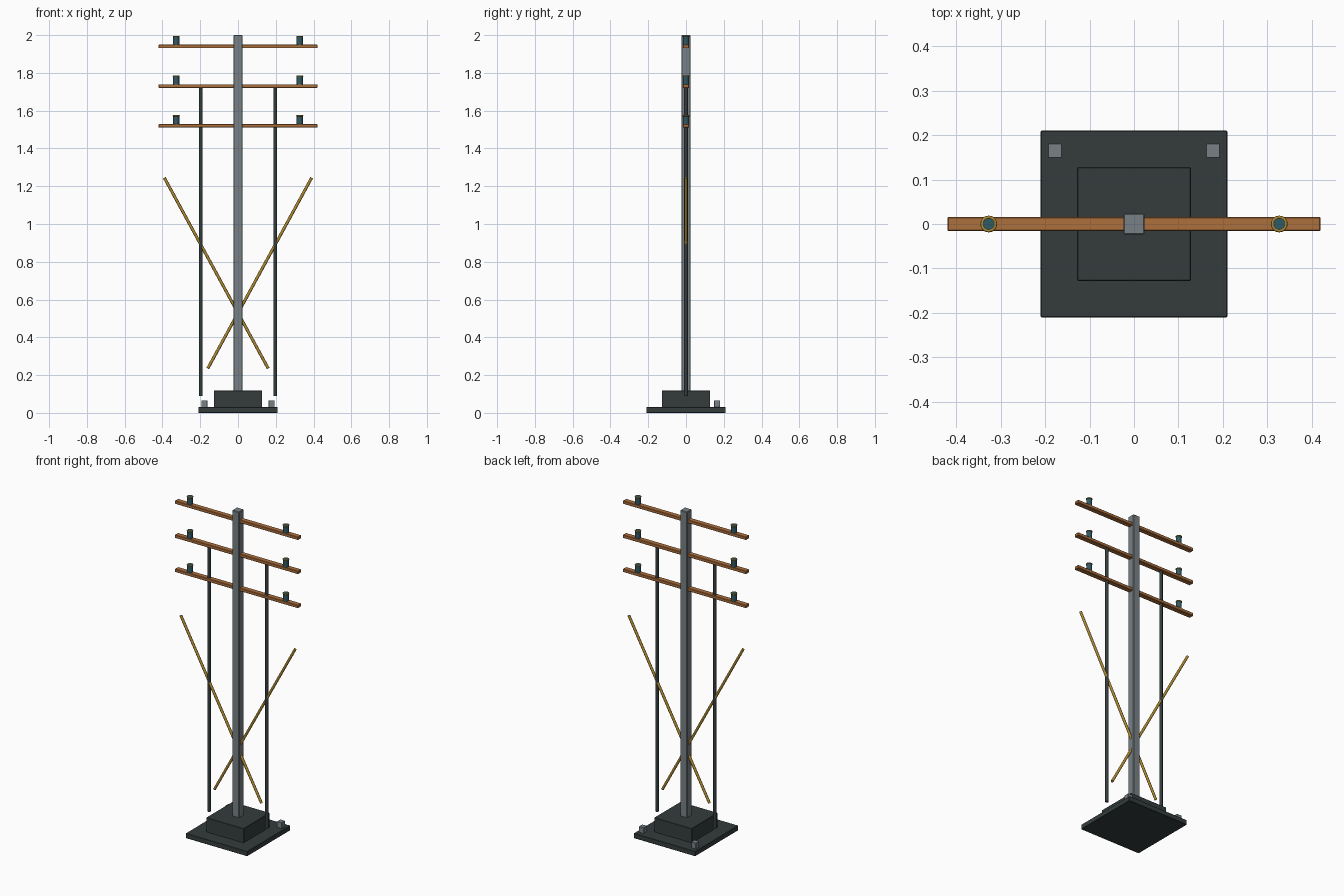
import bpy
from math import radians
from mathutils import Vector

cube = bpy.data.objects.get("Cube")
if cube:
    bpy.data.objects.remove(cube, do_unlink=True)


def material(name, colour):
    mat = bpy.data.materials.new(name)
    mat.use_nodes = True
    mat.diffuse_color = (*colour, 1)
    mat.node_tree.nodes["Principled BSDF"].inputs["Base Color"].default_value = (*colour, 1)
    return mat


steel = material("grey steel", (0.19, 0.22, 0.24))
iron = material("dark iron", (0.035, 0.046, 0.046))
wood = material("orange wood", (0.42, 0.16, 0.045))
brass = material("brass", (0.42, 0.25, 0.03))
glass = material("teal ceramic", (0.03, 0.10, 0.125))


def finish(name, mat):
    obj = bpy.context.object
    obj.name = name
    obj.data.materials.append(mat)
    return obj


def box(name, mat, centre, size, bevel=0.002):
    bpy.ops.mesh.primitive_cube_add(size=1, location=centre)
    obj = finish(name, mat)
    obj.scale = size
    bpy.ops.object.transform_apply(location=False, rotation=False, scale=True)
    mod = obj.modifiers.new("soft edges", "BEVEL")
    mod.width = bevel
    mod.segments = 1
    return obj


def rod(name, mat, start, end, radius, sides):
    start, end = Vector(start), Vector(end)
    axis = end - start
    bpy.ops.mesh.primitive_cylinder_add(
        vertices=sides, radius=radius, depth=axis.length, location=(start + end) / 2,
        rotation=axis.to_track_quat("Z", "Y").to_euler())
    bpy.ops.object.shade_smooth_by_angle(angle=radians(40))
    return finish(name, mat)


# Foundation and central pole
box("base_plate", iron, (0, 0, 0.015), (0.42, 0.42, 0.03))
box("base_block", iron, (0, 0, 0.0725), (0.256, 0.256, 0.09))
box("main_pole", steel, (0, 0, 1.05), (0.048, 0.048, 1.9), 0.003)

# Cross arms, each carrying two capped insulators
for tier, z in zip(("lower", "middle", "upper"), (1.52, 1.73, 1.94)):
    box(f"{tier}_cross_arm", wood, (0, 0, z), (0.84, 0.032, 0.019))
    for side, s in (("left", 1), ("right", -1)):
        x = s * 0.327
        rod(f"{tier}_{side}_insulator", glass, (x, 0, z + 0.008), (x, 0, z + 0.055), 0.016, 16)
        bpy.ops.mesh.primitive_torus_add(
            major_radius=0.0155, minor_radius=0.0035, major_segments=16, minor_segments=6,
            location=(x, 0, z + 0.053))
        bpy.ops.object.shade_smooth_by_angle(angle=radians(70))
        finish(f"{tier}_{side}_insulator_ring", brass)

# Side posts, crossed braces and rear anchor blocks
for side, s in (("left", 1), ("right", -1)):
    rod(f"{side}_side_post", iron, (s * 0.197, 0, 0.09), (s * 0.197, 0, 1.722), 0.01, 12)
    rod(f"{side}_brace", brass, (s * -0.16, 0, 0.235), (s * 0.39, 0, 1.245), 0.008, 10)
    box(f"{side}_anchor", steel, (s * 0.178, 0.165, 0.047), (0.032, 0.032, 0.038), 0.001)
